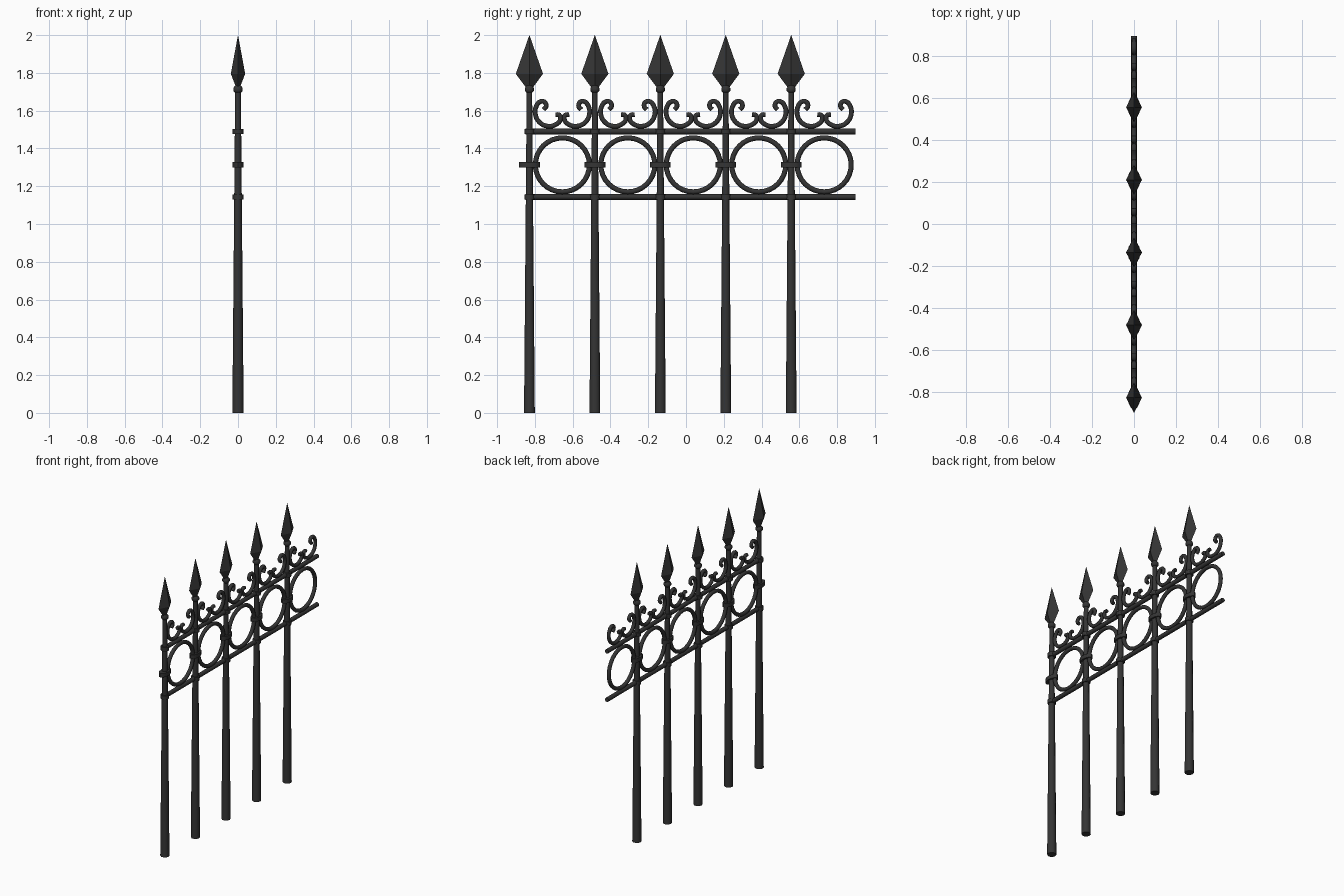
import bpy, math

if "Cube" in bpy.data.objects:
    bpy.data.objects.remove(bpy.data.objects["Cube"])

POSTS = [-0.829 + 0.3465 * i for i in range(5)]
HALF = 0.1745          # post to ring centre
MID_Z = 1.313

iron = bpy.data.materials.new("dark_iron")
iron.diffuse_color = (0.035, 0.035, 0.035, 1)
iron.use_nodes = True
iron.node_tree.nodes["Principled BSDF"].inputs["Base Color"].default_value = iron.diffuse_color


def finish(ob, name, smooth=True):
    ob.name = name
    ob.data.materials.append(iron)
    if smooth:
        bpy.context.view_layer.objects.active = ob
        for o in bpy.context.selected_objects:
            o.select_set(False)
        ob.select_set(True)
        bpy.ops.object.shade_smooth_by_angle(angle=math.radians(50))
    return ob


def lathe(name, profile, y, sides, sx=1.0, sy=1.0, smooth=True):
    """Stack of rings (radius, z) around a vertical axis, closed at both ends."""
    verts, faces = [], []
    for r, z in profile:
        for k in range(sides):
            a = 2 * math.pi * k / sides
            verts.append((r * sx * math.cos(a), r * sy * math.sin(a), z))
    for i in range(len(profile) - 1):
        for k in range(sides):
            n = (k + 1) % sides
            faces.append((i * sides + k, i * sides + n,
                          (i + 1) * sides + n, (i + 1) * sides + k))
    faces.append(tuple(reversed(range(sides))))
    faces.append(tuple((len(profile) - 1) * sides + k for k in range(sides)))
    me = bpy.data.meshes.new(name)
    me.from_pydata(verts, [], faces)
    ob = bpy.data.objects.new(name, me)
    bpy.context.collection.objects.link(ob)
    ob.location.y = y
    return finish(ob, name, smooth)


def scroll(name, y, side):
    """C-shaped scroll with a curl at each end, swept along a curve."""
    path = [(0.074, 1.606), (0.088, 1.622), (0.081, 1.645), (0.058, 1.648),
            (0.036, 1.622), (0.031, 1.583), (0.052, 1.54), (0.096, 1.518),
            (0.142, 1.528), (0.164, 1.553), (0.158, 1.577), (0.138, 1.578)]
    cu = bpy.data.curves.new(name, "CURVE")
    cu.dimensions = "3D"
    cu.bevel_depth = 0.0125
    cu.bevel_resolution = 2
    cu.resolution_u = 4
    cu.use_fill_caps = True
    sp = cu.splines.new("BEZIER")
    sp.bezier_points.add(len(path) - 1)
    for p, (dy, z) in zip(sp.bezier_points, path):
        p.co = (0, y + side * (dy - HALF), z)
        p.handle_left_type = p.handle_right_type = "AUTO"
    ob = bpy.data.objects.new(name, cu)
    bpy.context.collection.objects.link(ob)
    cu.materials.append(iron)


for y in POSTS:
    # tapered post and neck bead
    lathe("post", [(0.030, 0), (0.015, 1.72)], y, 10)
    lathe("neck_bead", [(0.016, 1.695), (0.025, 1.705), (0.025, 1.72),
                        (0.016, 1.732)], y, 10)
    # flattened four-sided spear head
    lathe("spear_head", [(0.25, 1.722), (1.0, 1.795), (0.005, 2.0)], y, 4,
          0.038, 0.072, smooth=False)
    # collars on the rails and the wider ring clamp
    for z in (1.143, 1.49):
        lathe("rail_collar", [(0.028, z - 0.014), (0.028, z + 0.014)], y, 10)
    lathe("ring_clamp", [(1, MID_Z - 0.014), (1, MID_Z + 0.014)], y, 12,
          0.029, 0.055)
    # ring and mirrored scrolls in the bay after each post
    c = y + HALF
    bpy.ops.mesh.primitive_torus_add(
        major_radius=0.143, minor_radius=0.0135, major_segments=32,
        minor_segments=8, location=(0, c, MID_Z),
        rotation=(0, math.pi / 2, 0))
    finish(bpy.context.object, "ring")
    for side in (1, -1):
        scroll("scroll", c, side)

# horizontal rails
for z, name in ((1.143, "lower_rail"), (1.49, "upper_rail")):
    y0, y1 = -0.85, 0.898
    bpy.ops.mesh.primitive_cylinder_add(
        vertices=10, radius=0.015, depth=y1 - y0,
        location=(0, (y0 + y1) / 2, z), rotation=(math.pi / 2, 0, 0))
    finish(bpy.context.object, name)
